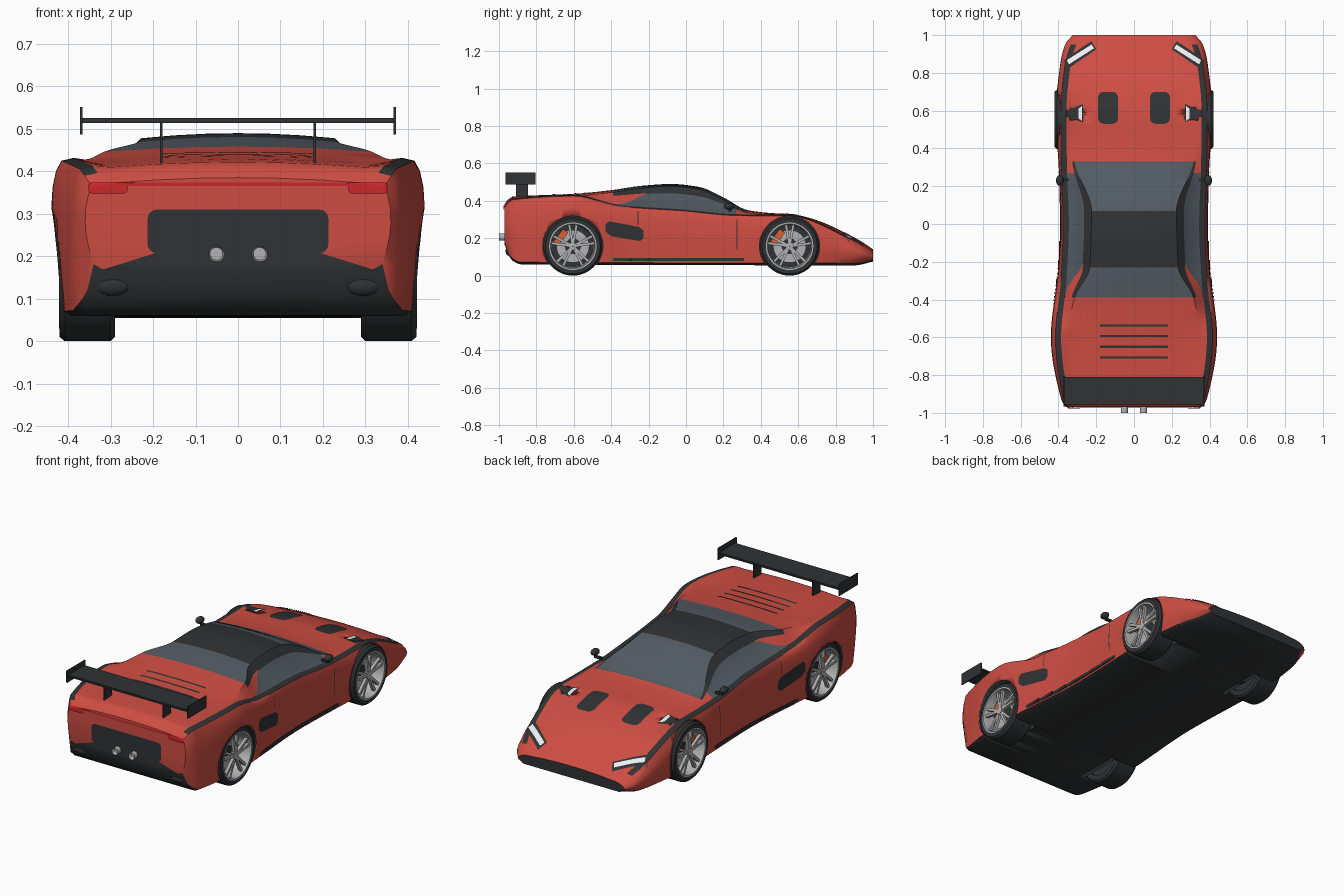
import bpy, bmesh, math
from mathutils import Vector, Matrix
from mathutils.bvhtree import BVHTree

if "Cube" in bpy.data.objects:
    bpy.data.objects.remove(bpy.data.objects["Cube"])


def material(name, rgb):
    m = bpy.data.materials.new(name)
    m.diffuse_color = (*rgb, 1)
    m.use_nodes = True
    m.node_tree.nodes["Principled BSDF"].inputs["Base Color"].default_value = m.diffuse_color
    return m


RED = material("red_paint", (0.62, 0.075, 0.055))
BLACK = material("black_trim", (0.03, 0.032, 0.034))
GLASS = material("tinted_glass", (0.085, 0.105, 0.125))
ALLOY = material("alloy", (0.45, 0.45, 0.46))
LAMP = material("white_lamp", (0.85, 0.87, 0.9))
TAIL = material("red_lamp", (0.6, 0.02, 0.025))
CALIPER = material("orange_caliper", (0.7, 0.12, 0.03))


def finish(name, bm, mats, angle=35, recalc=True):
    if recalc:
        bmesh.ops.recalc_face_normals(bm, faces=bm.faces)
    me = bpy.data.meshes.new(name)
    bm.to_mesh(me)
    bm.free()
    for m in mats:
        me.materials.append(m)
    ob = bpy.data.objects.new(name, me)
    bpy.context.collection.objects.link(ob)
    bpy.ops.object.select_all(action='DESELECT')
    ob.select_set(True)
    bpy.context.view_layer.objects.active = ob
    bpy.ops.object.shade_smooth_by_angle(angle=math.radians(angle))
    return ob


def curve(*pts):
    """Smooth monotone interpolation through (y, value) points."""
    n = len(pts)
    d = [(pts[i+1][1]-pts[i][1])/(pts[i+1][0]-pts[i][0]) for i in range(n-1)]
    m = [d[0]] + [0 if a*b <= 0 else 2*a*b/(a+b) for a, b in zip(d, d[1:])] + [d[-1]]

    def f(y):
        i = next((k for k in range(n-2) if y < pts[k+1][0]), n-2)
        h = pts[i+1][0]-pts[i][0]
        t = min(1, max(0, (y-pts[i][0])/h))
        return (pts[i][1]*(1+2*t)*(1-t)**2 + h*m[i]*t*(1-t)**2
                + pts[i+1][1]*t*t*(3-2*t) + h*m[i+1]*t*t*(t-1))
    return f


# Body profiles along the length
z_bottom = curve((-.97, .17), (-.94, .09), (-.88, .06), (.9, .055), (1, .075))
x_bottom = curve((-.97, .34), (-.9, .385), (-.6, .42), (0, .385), (.55, .40), (.85, .37), (1, .31))
x_mid = curve((-.97, .36), (-.93, .385), (-.6, .44), (-.2, .397), (0, .388), (.3, .398),
              (.58, .415), (.85, .39), (.95, .365), (1, .325))
z_mid = curve((-.97, .28), (-.6, .31), (0, .25), (.55, .22), (.85, .14), (1, .1))
x_sh = curve((-.97, .345), (-.93, .372), (-.6, .416), (-.3, .388), (0, .375), (.3, .385),
             (.58, .388), (.85, .365), (.95, .335), (1, .3))
z_sh = curve((-.97, .365), (-.93, .405), (-.6, .425), (-.35, .37), (0, .345), (.25, .322),
             (.45, .319), (.56, .32), (.65, .3), (.75, .258), (.85, .207), (.95, .155), (1, .12))
x_roof = curve((-.97, .29), (-.6, .35), (-.39, .315), (-.23, .235), (.07, .225), (.33, .315),
               (.55, .335), (.85, .31), (1, .25))
z_top = curve((-.97, .385), (-.93, .422), (-.6, .437), (-.4, .457), (-.23, .481), (-.08, .49),
              (.07, .474), (.2, .418), (.33, .35), (.45, .335), (.55, .329), (.7, .295),
              (.85, .23), (.95, .175), (1, .14))
win_top = curve((-.97, .1), (-.37, .1), (-.2, .97), (1, .97))


def section(y):
    zb, xb, xm, zm, xs, zs = (f(y) for f in (z_bottom, x_bottom, x_mid, z_mid, x_sh, z_sh))
    pts = [(0, zb), (xb-.02, zb)]
    for k in range(7):
        t = k/6
        a, b, c = (1-t)*(1-2*t), 4*t*(1-t), t*(2*t-1)
        pts.append((a*xb+b*xm+c*xs, a*(zb+.012)+b*zm+c*zs))
    inner = Vector((xs-.03, zs+.007))
    roof = Vector((x_roof(y), z_top(y)-.012))
    pillar = roof.lerp(inner, .3)
    pts += [inner, inner.lerp(pillar, win_top(y)), pillar, roof]
    return pts + [(roof.x*f, z_top(y)-.012*f*f) for f in (.66, .33, 0)]


def paint(k, y):
    """Material slot of band k: 0 red, 1 black, 2 glass."""
    if k < 2 or (k == 8 and -.95 < y < .95):
        return 1
    if k == 9 and -.37 < y < .27:
        return 2
    if (k == 10 and -.2 < y < .27) or (k == 11 and -.39 < y < .33):
        return 1
    if k >= 12 and -.39 < y < .33:
        return 1 if -.23 < y < .07 else 2
    return 0


# Body loft
bm = bmesh.new()
ys = [-.97+.02*i for i in range(99)] + [1.0]
rings = []
for y in ys:
    half = section(y)
    ring = half + [(-p[0], p[1]) for p in half[-2:0:-1]]
    rings.append([bm.verts.new((p[0], y, p[1])) for p in ring])
n = len(rings[0])
for y0, y1, r0, r1 in zip(ys, ys[1:], rings, rings[1:]):
    for k in range(n):
        f = bm.faces.new((r0[k], r0[(k+1) % n], r1[(k+1) % n], r1[k]))
        f.material_index = paint(min(k, n-1-k), (y0+y1)/2)
bm.faces.new(rings[0]).material_index = 0
bm.faces.new(rings[-1]).material_index = 1
bmesh.ops.recalc_face_normals(bm, faces=bm.faces)
tree = BVHTree.FromBMesh(bm)
body = finish("body", bm, [RED, BLACK, GLASS])

# Wheel wells
WHEELS = [(s, y) for s in (-1, 1) for y in (-.605, .554)]
WZ, WR = .157, .157
bm = bmesh.new()
for s, y in WHEELS:
    bmesh.ops.create_cone(bm, cap_ends=True, segments=56, radius1=.161, radius2=.161, depth=.34,
                          matrix=Matrix.Translation((s*.44, y, WZ)) @ Matrix.Rotation(math.pi/2, 4, 'Y'))
wells = finish("wheel_well_cutter", bm, [BLACK])
wells.hide_render = True
wells.hide_set(True)
mod = body.modifiers.new("wells", 'BOOLEAN')
mod.object, mod.operation, mod.solver, mod.material_mode = wells, 'DIFFERENCE', 'EXACT', 'TRANSFER'
bpy.context.view_layer.objects.active = body
bpy.ops.object.modifier_apply(modifier="wells")
bpy.data.objects.remove(wells)


def decal(name, outlines, axis, mat, mirror=True, lift=.003):
    """Flat outlines projected on the body along an axis."""
    d = {'x': Vector((-1, 0, 0)), 'y': Vector((0, 1, 0)), 'z': Vector((0, 0, -1))}[axis]
    place = {'x': lambda a, b: (2, a, b), 'y': lambda a, b: (a, -2, b), 'z': lambda a, b: (a, b, 2)}[axis]
    bm = bmesh.new()
    for o in outlines:
        bm.faces.new([bm.verts.new(place(*p)) for p in o])
    bmesh.ops.triangulate(bm, faces=bm.faces)
    bmesh.ops.subdivide_edges(bm, edges=bm.edges, cuts=5, use_grid_fill=True)
    for v in bm.verts:
        hit = tree.ray_cast(v.co, d)[0] or tree.find_nearest(v.co + d*1.03)[0]
        v.co = hit - d*lift
    bm.normal_update()
    bmesh.ops.reverse_faces(bm, faces=[f for f in bm.faces if f.normal.dot(d) > 0])
    if mirror:
        g = bmesh.ops.duplicate(bm, geom=bm.verts[:]+bm.edges[:]+bm.faces[:])["geom"]
        for v in g:
            if isinstance(v, bmesh.types.BMVert):
                v.co.x *= -1
        bmesh.ops.reverse_faces(bm, faces=[f for f in g if isinstance(f, bmesh.types.BMFace)])
    return finish(name, bm, [mat], recalc=False)


def rect(a0, a1, b0, b1, r=0):
    if not r:
        return [(a0, b0), (a1, b0), (a1, b1), (a0, b1)]
    cs = [(a1-r, b1-r), (a0+r, b1-r), (a0+r, b0+r), (a1-r, b0+r)]
    return [(cx+r*math.cos((q+i/4)*math.pi/2), cz+r*math.sin((q+i/4)*math.pi/2))
            for q, (cx, cz) in enumerate(cs) for i in range(5)]


# Surface details
decal("hood_vents", [rect(.085, .19, .53, .7, .03)], 'z', BLACK)
decal("fender_vents", [[(.27, .54), (.36, .57), (.36, .6), (.27, .635)]], 'z', BLACK)
decal("fender_vent_lights", [[(.275, .545), (.295, .56), (.295, .61), (.275, .625)]], 'z', LAMP, lift=.005)
decal("headlight_frames", [[(.375, .87), (.225, .968), (.2, .925), (.345, .825)]], 'z', BLACK)
decal("headlights", [[(.355, .868), (.225, .95), (.212, .93), (.345, .845)]], 'z', LAMP, lift=.006)
decal("deck_louvres", [rect(-.18, .18, y-.006, y+.006) for y in (-.537, -.593, -.65, -.707)], 'z', BLACK, False)
decal("side_intakes", [[(-.43, .275), (-.41, .29), (-.25, .26), (-.226, .24), (-.226, .2),
                        (-.245, .185), (-.4, .21), (-.43, .235)]], 'x', BLACK)
decal("door_seams", [rect(.27, .275, .14, .3), rect(-.258, -.254, .27, .345)], 'x', BLACK)
decal("tail_light_strip", [rect(-.3, .3, .365, .374)], 'y', TAIL, False)
decal("tail_lights", [rect(.26, .352, .348, .374, .008)], 'y', TAIL, lift=.006)
decal("rear_panel", [rect(-.213, .213, .207, .31, .022)], 'y', BLACK, False)
decal("diffuser_top", [[(-.33, .165), (.33, .165), (.18, .212), (-.18, .212)]], 'y', BLACK, False)


def boxes(name, items, mat, bevel=0):
    """Axis aligned boxes given as (x0, x1, y0, y1, z0, z1)."""
    bm = bmesh.new()
    for b in items:
        c = [(b[i]+b[i+1])/2 for i in (0, 2, 4)]
        s = [abs(b[i+1]-b[i]) for i in (0, 2, 4)]
        bmesh.ops.create_cube(bm, size=1, matrix=Matrix.Translation(c) @ Matrix.Diagonal((*s, 1)))
    if bevel:
        bmesh.ops.bevel(bm, geom=bm.edges[:], offset=bevel, segments=2, affect='EDGES')
    return finish(name, bm, [mat])


# Rear wing, side skirts
boxes("wing_blade", [(-.37, .37, -.955, -.81, .514, .526)], BLACK, .003)
boxes("wing_end_plates", [(s*.366, s*.372, -.965, -.805, .487, .552) for s in (-1, 1)], BLACK)
boxes("wing_struts", [(s*.178, s*.184, -.91, -.845, .42, .516) for s in (-1, 1)], BLACK)
boxes("side_skirts", [(s*.37, s*(x_bottom(y)+.006), y-.05, y+.05, .078, .094)
                      for s in (-1, 1) for y in [-.34+.1*i for i in range(7)]], BLACK)

# Door mirrors
bm = bmesh.new()
for s in (-1, 1):
    bmesh.ops.create_uvsphere(bm, u_segments=16, v_segments=10, radius=1,
                              matrix=Matrix.Translation((s*.393, .23, .37)) @ Matrix.Diagonal((.02, .028, .018, 1)))
    bmesh.ops.create_cube(bm, size=1, matrix=Matrix.Translation((s*.37, .235, .348)) @ Matrix.Diagonal((.045, .014, .012, 1)))
finish("door_mirrors", bm, [BLACK])


def lathe(bm, prof, s, y, steps=48, mat=0):
    """Revolve closed (x, radius) profile about a wheel axle."""
    rs = [[bm.verts.new((s*x, y+r*math.cos(a), WZ+r*math.sin(a))) for x, r in prof]
          for a in (2*math.pi*i/steps for i in range(steps))]
    for i in range(steps):
        for k in range(len(prof)):
            a, b, j = rs[i], rs[(i+1) % steps], (k+1) % len(prof)
            bm.faces.new((a[k], a[j], b[j], b[k])).material_index = mat


# Wheels
for s, y in WHEELS:
    tag = ("rear" if y < 0 else "front") + ("_left" if s < 0 else "_right")
    bm = bmesh.new()
    lathe(bm, [(.29, .12), (.29, .147), (.3, WR), (.408, WR), (.42, .147), (.42, .125), (.4, .12)], s, y)
    lathe(bm, [(.315, .001), (.315, .121), (.305, .121), (.305, .001)], s, y)
    finish(tag + "_tyre", bm, [BLACK])
    bm = bmesh.new()
    lathe(bm, [(.422, .127), (.422, .119), (.4, .113), (.32, .111), (.32, .12), (.41, .122)], s, y)
    lathe(bm, [(.416, .001), (.414, .02), (.395, .024), (.395, .001)], s, y, 24)
    lathe(bm, [(.365, .04), (.365, .088), (.355, .088), (.355, .04)], s, y)
    for i in range(5):
        for off in (-.17, .17):
            a = math.pi/2 + i*2*math.pi/5 + off
            m = (Matrix.Translation((s*.404, y, WZ)) @ Matrix.Rotation(a, 4, 'X')
                 @ Matrix.Translation((0, .066, 0)) @ Matrix.Diagonal((.016, .104, .014, 1)))
            bmesh.ops.create_cube(bm, size=1, matrix=m)
    finish(tag + "_rim", bm, [ALLOY])
    bm = bmesh.new()
    m = (Matrix.Translation((s*.365, y, WZ)) @ Matrix.Rotation(2.5, 4, 'X')
         @ Matrix.Translation((0, .08, 0)) @ Matrix.Diagonal((.035, .035, .085, 1)))
    bmesh.ops.create_cube(bm, size=1, matrix=m)
    finish(tag + "_caliper", bm, [CALIPER])

# Exhausts and diffuser outlets
bm = bmesh.new()
for s in (-1, 1):
    bmesh.ops.create_cone(bm, cap_ends=True, segments=24, radius1=.019, radius2=.019, depth=.06,
                          matrix=Matrix.Translation((s*.051, -.97, .206)) @ Matrix.Rotation(math.pi/2, 4, 'X'))
caps = [f for f in bm.faces if f.normal.y < -.9 or f.calc_center_median().y < -.99]
bmesh.ops.inset_individual(bm, faces=caps, thickness=.004)
bmesh.ops.translate(bm, vec=(0, .02, 0), verts=list({v for f in caps for v in f.verts}))
finish("exhaust_pipes", bm, [ALLOY])
bm = bmesh.new()
for s in (-1, 1):
    bmesh.ops.create_uvsphere(bm, u_segments=16, v_segments=10, radius=1,
                              matrix=Matrix.Translation((s*.295, -.945, .132)) @ Matrix.Diagonal((.046, .02, .026, 1)))
finish("diffuser_outlets", bm, [BLACK])
